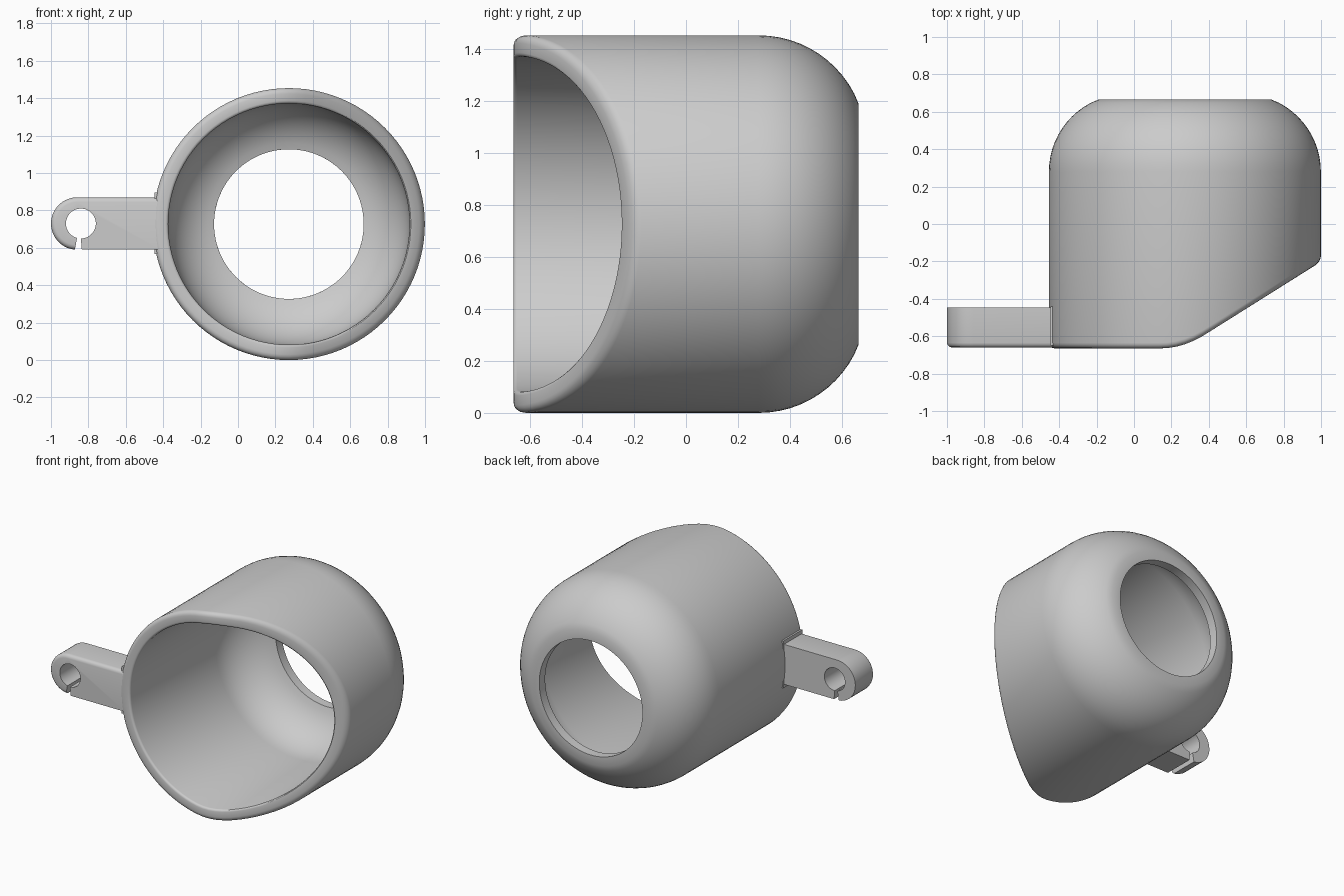
import bpy, bmesh
from math import sin, cos, pi, radians

cube = bpy.data.objects.get("Cube")
if cube:
    bpy.data.objects.remove(cube, do_unlink=True)

grey = bpy.data.materials.new("plain grey")
grey.use_nodes = True
COLOUR = (0.6, 0.6, 0.6, 1)
grey.diffuse_color = COLOUR
grey.node_tree.nodes["Principled BSDF"].inputs["Base Color"].default_value = COLOUR

CX, CZ = 0.272, 0.727            # cup axis, running along y
R_OUT, R_IN = 0.727, 0.645
FRONT, BACK = -0.665, 0.665


def finish(bm, name):
    bmesh.ops.recalc_face_normals(bm, faces=bm.faces)
    mesh = bpy.data.meshes.new(name)
    bm.to_mesh(mesh)
    bm.free()
    mesh.materials.append(grey)
    obj = bpy.data.objects.new(name, mesh)
    bpy.context.collection.objects.link(obj)
    bpy.ops.object.select_all(action='DESELECT')
    obj.select_set(True)
    bpy.context.view_layer.objects.active = obj
    bpy.ops.object.shade_smooth_by_angle(angle=radians(32))
    return obj


def rim_y(x):
    """Flat rim that eases into a slanted cut towards +x."""
    slope, start, ease = 0.628, 0.262, 0.12
    d = x - start
    if d < -ease:
        return FRONT
    if d < ease:
        return FRONT + slope * (d + ease) ** 2 / (4 * ease)
    return FRONT + slope * d


def arc(cx, cy, r, a0, a1, n):
    return [(cx + r * cos(radians(a0 + (a1 - a0) * i / n)),
             cy + r * sin(radians(a0 + (a1 - a0) * i / n))) for i in range(n + 1)]


# Cup: rings of (radius, y, follows the slanted rim)
FIL = 0.03
profile = [(r, y, True) for r, y in arc(R_IN + 0.015, 0.015, 0.015, 180, 270, 3)]
profile += [(r, y, True) for r, y in arc(R_OUT - FIL, FIL, FIL, -90, 0, 4)]
profile += [(r, y, False) for r, y in arc(0.313, 0.28, 0.414, 0, 68.4, 12)]
profile[-1] = (0.463, BACK, False)
profile += [(0.4, BACK, False)]
profile += [(r, y, False) for r, y in arc(0.313, 0.28, 0.332, 74.8, 0, 12)]

SEG = 96
bm = bmesh.new()
rings = []
for r, y, rim in profile:
    ring = []
    for i in range(SEG):
        a = 2 * pi * i / SEG
        x = CX + r * cos(a)
        ring.append(bm.verts.new((x, y + rim_y(x) if rim else y, CZ + r * sin(a))))
    rings.append(ring)
for k, ring in enumerate(rings):
    nxt = rings[(k + 1) % len(rings)]
    for i in range(SEG):
        j = (i + 1) % SEG
        bm.faces.new((ring[i], ring[j], nxt[j], nxt[i]))
finish(bm, "cup_shell")


def extrude_outline(name, points, y0, y1, bevel_count=0, bevel=0.03):
    """Extrude an x-z outline along y; round the first front edges."""
    bm = bmesh.new()
    front = [bm.verts.new((x, y0, z)) for x, z in points]
    back = [bm.verts.new((x, y1, z)) for x, z in points]
    bm.faces.new(front)
    bm.faces.new(back[::-1])
    n = len(points)
    for i in range(n):
        j = (i + 1) % n
        bm.faces.new((front[i], front[j], back[j], back[i]))
    bmesh.ops.recalc_face_normals(bm, faces=bm.faces)
    if bevel_count:
        edges = [bm.edges.get((front[i], front[i + 1])) for i in range(bevel_count)]
        bmesh.ops.bevel(bm, geom=edges, offset=bevel, segments=3,
                        profile=0.5, affect='EDGES')
    return finish(bm, name)


# Side arm: rounded tab with a hole that is slit open at the bottom
ARM_Z, HALF, END = 0.73, 0.14, -0.41
tip = arc(-0.86, ARM_Z, HALF, 90, 265, 20)
hole = arc(-0.84, ARM_Z, 0.08, 255, -90, 32)
outline = [(END, ARM_Z + HALF)] + tip + hole
outline += [(-0.835, ARM_Z - HALF), (END, ARM_Z - HALF)]
extrude_outline("side_arm", outline, -0.66, -0.447, bevel_count=len(tip), bevel=0.025)

# Small pad where the arm joins the cup
pad = [(-0.447, 0.566), (END, 0.566), (END, 0.896), (-0.447, 0.896)]
extrude_outline("arm_pad", pad, -0.65, -0.44)
